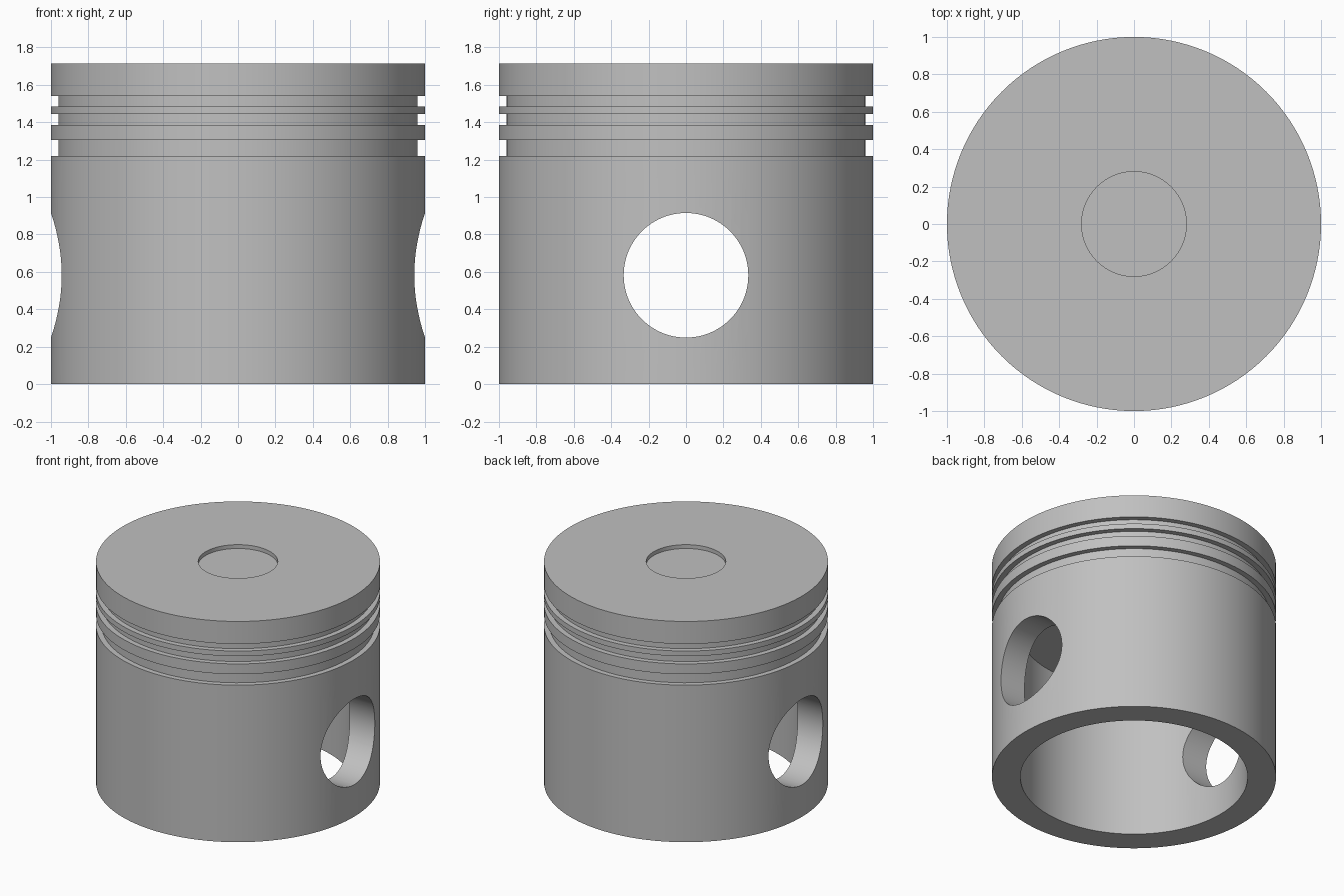
import bpy
import bmesh
import math

cube = bpy.data.objects.get("Cube")
if cube:
    bpy.data.objects.remove(cube)

SIDES = 128
RADIUS, BORE, HEIGHT = 1.0, 0.8, 1.715
CEILING = 1.18
GROOVE_RADIUS = 0.96
GROOVES = [(1.22, 1.305), (1.385, 1.445), (1.485, 1.54)]
DISH_RADIUS, DISH_DEPTH = 0.28, 0.03
PIN_RADIUS, PIN_HEIGHT = 0.333, 0.582

metal = bpy.data.materials.new("grey metal")
metal.use_nodes = True
colour = (0.53, 0.53, 0.53, 1)
metal.diffuse_color = colour
metal.node_tree.nodes["Principled BSDF"].inputs["Base Color"].default_value = colour


def lathe(name, profile):
    """Revolve an (r, z) profile around z; it starts and ends on the axis."""
    bm = bmesh.new()
    verts = [bm.verts.new((r, 0, z)) for r, z in profile]
    edges = [bm.edges.new(pair) for pair in zip(verts, verts[1:])]
    bmesh.ops.spin(bm, geom=verts + edges, cent=(0, 0, 0), axis=(0, 0, 1),
                   angle=math.tau, steps=SIDES, use_duplicate=False)
    bmesh.ops.remove_doubles(bm, verts=bm.verts, dist=0.0001)
    bmesh.ops.recalc_face_normals(bm, faces=bm.faces)
    mesh = bpy.data.meshes.new(name)
    bm.to_mesh(mesh)
    bm.free()
    mesh.materials.append(metal)
    obj = bpy.data.objects.new(name, mesh)
    bpy.context.collection.objects.link(obj)
    return obj


# Piston body: hollow skirt, ring grooves and a shallow dish in the crown
profile = [(0, CEILING), (BORE, CEILING), (BORE, 0), (RADIUS, 0)]
for low, high in GROOVES:
    profile += [(RADIUS, low), (GROOVE_RADIUS, low),
                (GROOVE_RADIUS, high), (RADIUS, high)]
profile += [(RADIUS, HEIGHT), (DISH_RADIUS, HEIGHT),
            (DISH_RADIUS, HEIGHT - DISH_DEPTH), (0, HEIGHT - DISH_DEPTH)]
body = lathe("piston_body", profile)

# Wrist pin hole through both walls
bpy.ops.mesh.primitive_cylinder_add(vertices=96, radius=PIN_RADIUS, depth=3,
                                    location=(0, 0, PIN_HEIGHT),
                                    rotation=(0, math.pi / 2, 0))
cutter = bpy.context.object
cutter.name = "pin_hole_cutter"
cutter.hide_render = True
cutter.data.materials.append(metal)

cut = body.modifiers.new("pin_hole", 'BOOLEAN')
cut.operation = 'DIFFERENCE'
cut.solver = 'EXACT'
cut.object = cutter
bpy.ops.object.select_all(action='DESELECT')
body.select_set(True)
bpy.context.view_layer.objects.active = body
bpy.ops.object.modifier_apply(modifier=cut.name)
bpy.data.objects.remove(cutter)

bpy.ops.object.shade_smooth_by_angle(angle=math.radians(30))
